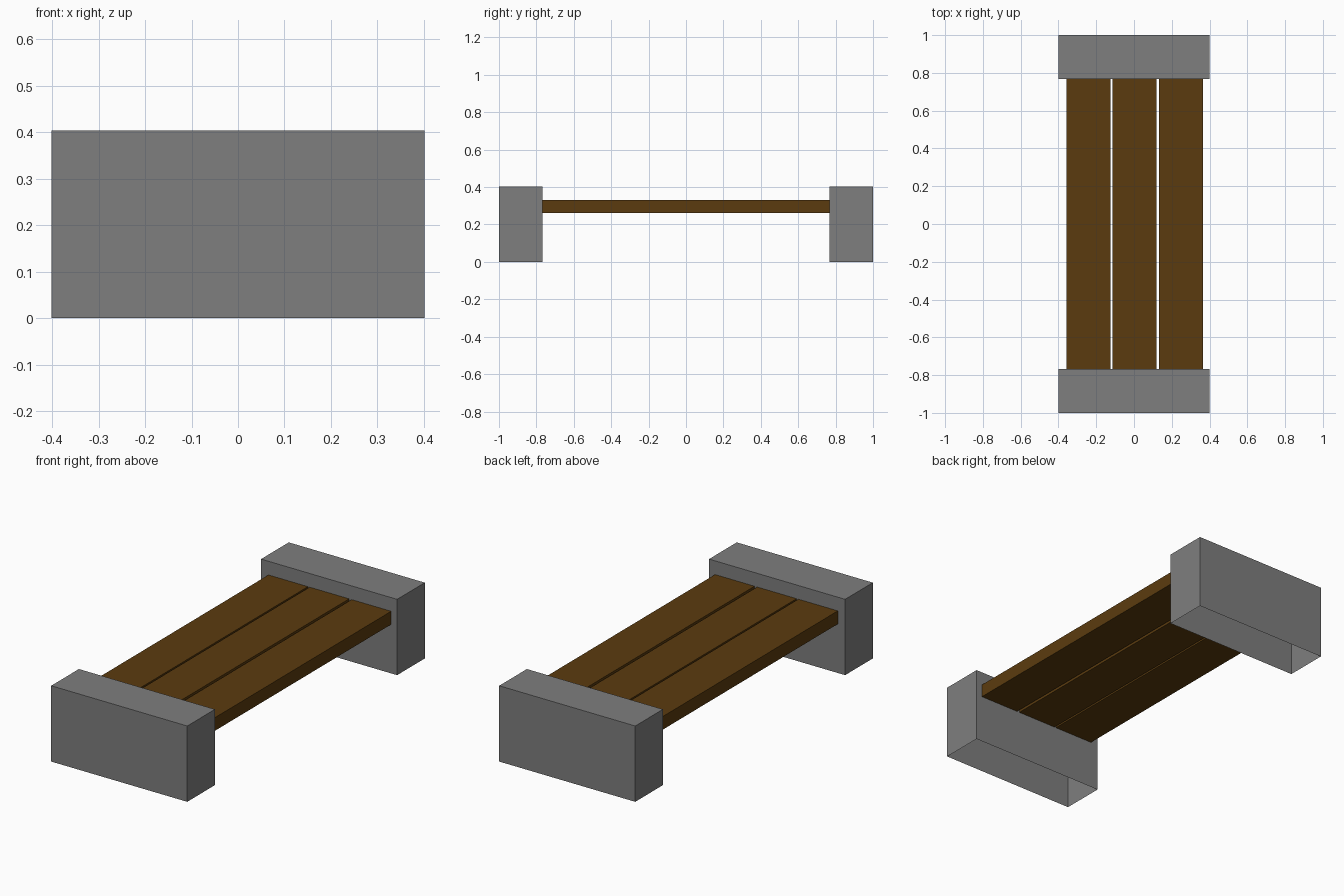
import bpy
import bmesh

if "Cube" in bpy.data.objects:
    bpy.data.objects.remove(bpy.data.objects["Cube"], do_unlink=True)


def make_material(name, color):
    mat = bpy.data.materials.new(name)
    mat.use_nodes = True
    mat.diffuse_color = color
    mat.node_tree.nodes["Principled BSDF"].inputs["Base Color"].default_value = color
    return mat


def make_box(name, low, high, mat, open_bottom=False):
    """Box between two corners, optionally without its underside."""
    bm = bmesh.new()
    bmesh.ops.create_cube(bm, size=1)
    for v in bm.verts:
        v.co = [h if c > 0 else l for c, l, h in zip(v.co, low, high)]
    bm.normal_update()
    if open_bottom:
        under = [f for f in bm.faces if f.normal.z < -0.5]
        bmesh.ops.delete(bm, geom=under, context="FACES_ONLY")
    mesh = bpy.data.meshes.new(name)
    bm.to_mesh(mesh)
    bm.free()
    mesh.materials.append(mat)
    obj = bpy.data.objects.new(name, mesh)
    bpy.context.collection.objects.link(obj)
    return obj


concrete = make_material("concrete grey", (0.21, 0.21, 0.21, 1))
wood = make_material("brown wood", (0.105, 0.044, 0.0045, 1))

HALF_WIDTH = 0.401
INNER_Y = 0.767
HEIGHT = 0.404

# End blocks, hollow underneath
make_box("front_block", (-HALF_WIDTH, -1, 0), (HALF_WIDTH, -INNER_Y, HEIGHT), concrete, True)
make_box("back_block", (-HALF_WIDTH, INNER_Y, 0), (HALF_WIDTH, 1, HEIGHT), concrete, True)

# Seat planks spanning the blocks
PLANK_WIDTH = 0.233
for name, x in (("right", -0.358), ("middle", -0.115), ("left", 0.133)):
    make_box(name + "_seat_plank", (x, -INNER_Y, 0.261),
             (x + PLANK_WIDTH, INNER_Y, 0.331), wood)
